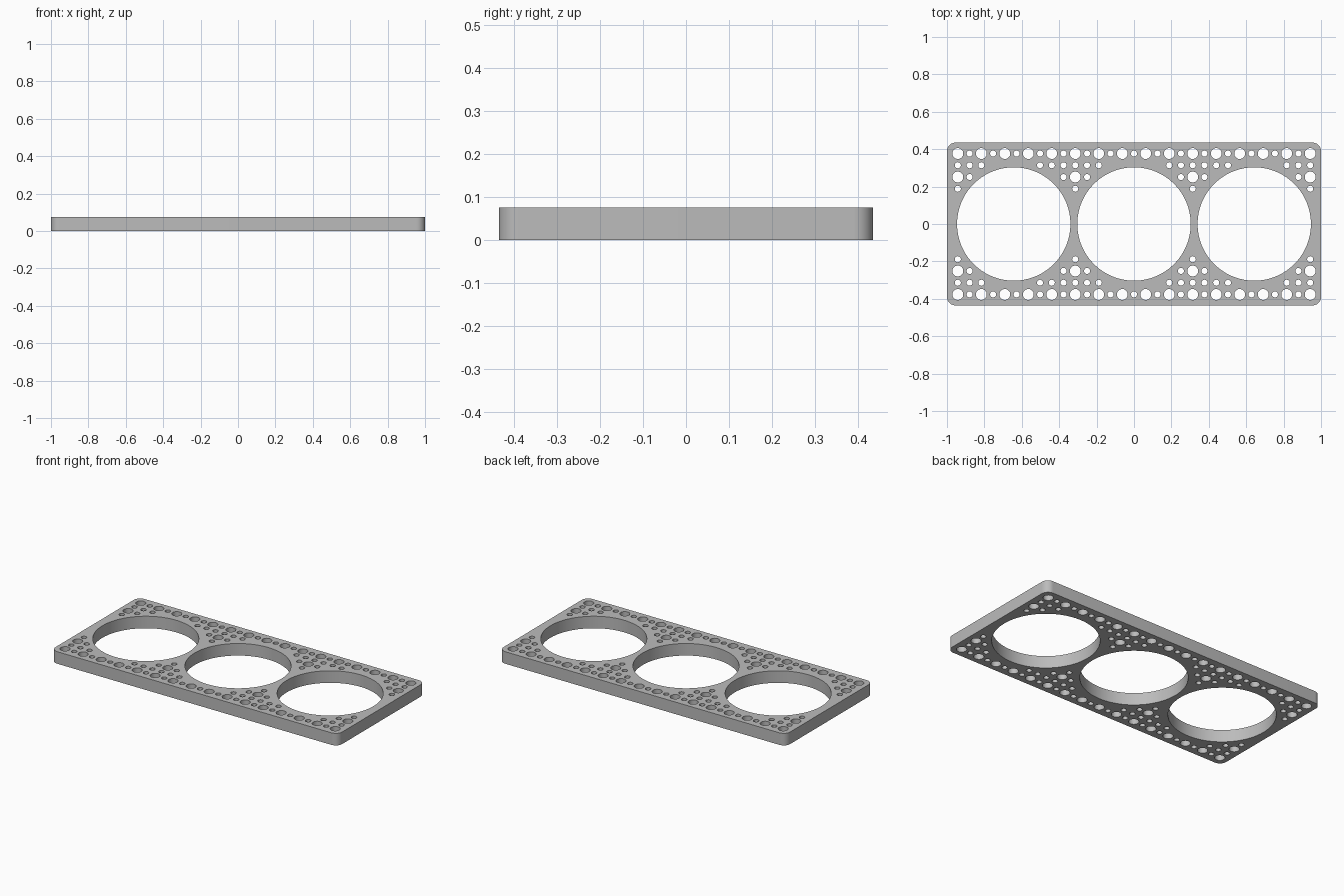
import bpy, bmesh
from math import pi, cos, sin

if "Cube" in bpy.data.objects:
    bpy.data.objects.remove(bpy.data.objects["Cube"], do_unlink=True)

HALF_X, HALF_Y, HEIGHT, CORNER = 1.0, 0.435, 0.076, 0.045
PITCH = 0.0628            # spacing of the hole grid
LARGE, SMALL = 0.0292, 0.0162

grey = bpy.data.materials.new("plain grey")
grey.use_nodes = True
colour = (0.5, 0.5, 0.5, 1)
grey.diffuse_color = colour
grey.node_tree.nodes["Principled BSDF"].inputs["Base Color"].default_value = colour


def arc(cx, cy, r, start, sweep, steps):
    return [(cx + r * cos(start + sweep * i / steps),
             cy + r * sin(start + sweep * i / steps)) for i in range(steps)]


def add_loop(bm, points):
    verts = [bm.verts.new((x, y, 0)) for x, y in points]
    for a, b in zip(verts, verts[1:] + verts[:1]):
        bm.edges.new((a, b))


bm = bmesh.new()

# Rounded outer outline
outline = []
for k, (sx, sy) in enumerate([(1, 1), (-1, 1), (-1, -1), (1, -1)]):
    cx, cy = sx * (HALF_X - CORNER), sy * (HALF_Y - CORNER)
    outline += arc(cx, cy, CORNER, k * pi / 2, pi / 2, 10)
    end = (k + 1) * pi / 2
    outline.append((cx + CORNER * cos(end), cy + CORNER * sin(end)))
add_loop(bm, outline)

# Three big round openings
for x in (-0.643, 0, 0.643):
    add_loop(bm, arc(x, 0, 0.303, 0, 2 * pi, 96))

# Mounting holes: row number -> columns, counted from the middle of the plate
rows = {6: range(16), 5: [3, 4, 5, 6, 7, 8, 13, 14, 15],
        4: [4, 5, 6, 14, 15], 3: [5, 15]}
for row, columns in rows.items():
    for col in columns:
        is_large = row % 2 == 0 and col % 2 == 1
        r = LARGE if is_large else SMALL
        for sx in ((1, -1) if col else (1,)):
            for sy in (1, -1):
                add_loop(bm, arc(sx * col * PITCH, sy * row * PITCH, r, 0, 2 * pi, 28))

# Fill the profile and raise it into a plate
bmesh.ops.triangle_fill(bm, use_beauty=True, edges=bm.edges[:])
raised = bmesh.ops.extrude_face_region(bm, geom=bm.faces[:], use_keep_orig=True)
top = [v for v in raised["geom"] if isinstance(v, bmesh.types.BMVert)]
bmesh.ops.translate(bm, verts=top, vec=(0, 0, HEIGHT))
bmesh.ops.recalc_face_normals(bm, faces=bm.faces[:])

mesh = bpy.data.meshes.new("perforated_plate")
bm.to_mesh(mesh)
bm.free()
mesh.materials.append(grey)
plate = bpy.data.objects.new("perforated_plate", mesh)
bpy.context.collection.objects.link(plate)
bpy.context.view_layer.objects.active = plate
plate.select_set(True)
bpy.ops.object.shade_smooth_by_angle()
